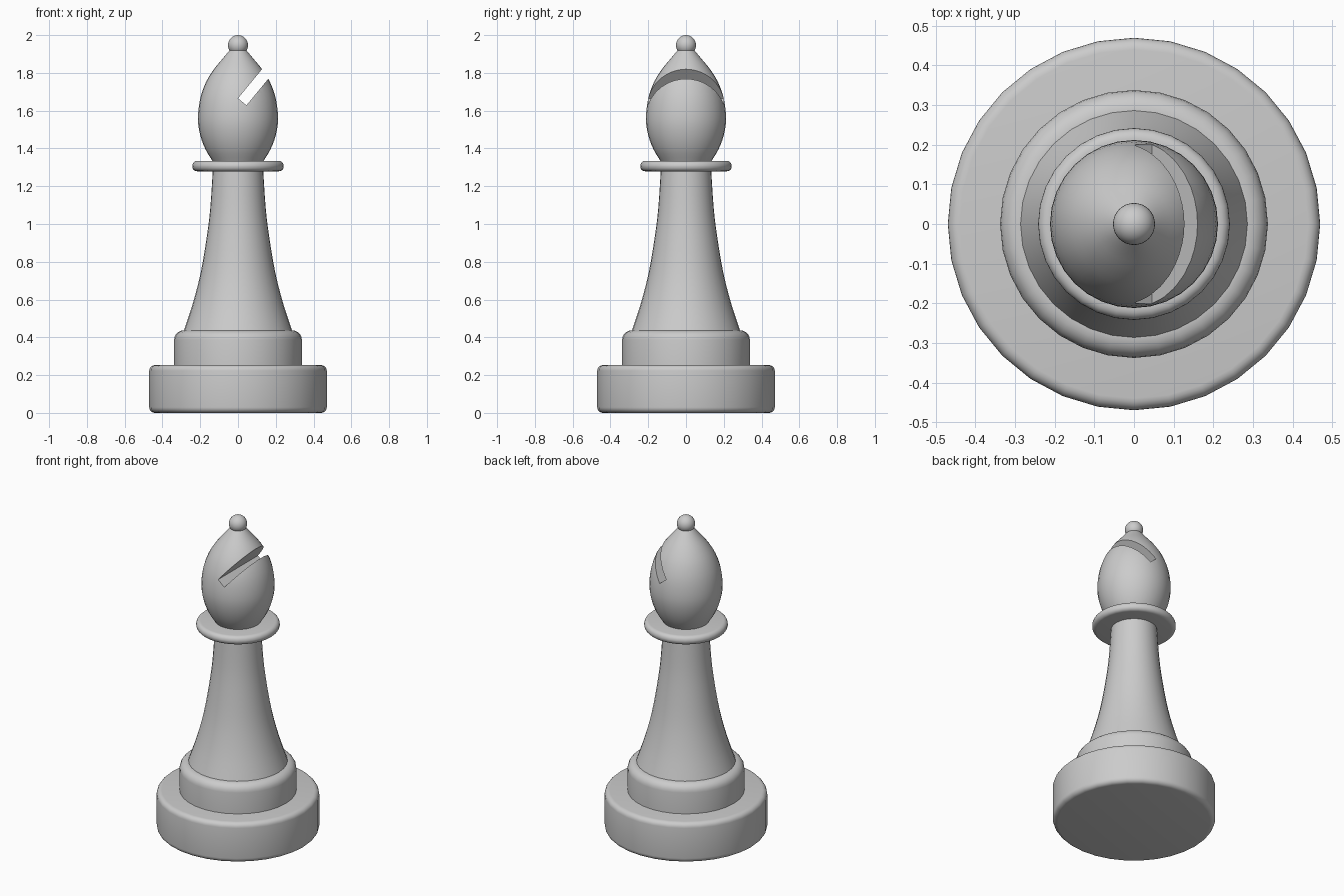
import bpy, bmesh, math
from mathutils import Vector

if "Cube" in bpy.data.objects:
    bpy.data.objects.remove(bpy.data.objects["Cube"])

SIDES = 32


def finish(obj, angle=35):
    bpy.ops.object.select_all(action='DESELECT')
    obj.select_set(True)
    bpy.context.view_layer.objects.active = obj
    bpy.ops.object.shade_smooth_by_angle(angle=math.radians(angle))


def lathe(name, profile):
    """Turn (radius, z) points, listed bottom to top, into a closed solid."""
    bm = bmesh.new()
    rings = []
    for r, z in profile:
        rings.append([bm.verts.new((r * math.cos(2 * math.pi * i / SIDES),
                                    r * math.sin(2 * math.pi * i / SIDES), z))
                      for i in range(SIDES)])
    for a, b in zip(rings, rings[1:]):
        for i in range(SIDES):
            j = (i + 1) % SIDES
            bm.faces.new((a[i], a[j], b[j], b[i]))
    bm.faces.new(rings[0][::-1])
    bm.faces.new(rings[-1])
    mesh = bpy.data.meshes.new(name)
    bm.to_mesh(mesh)
    bm.free()
    obj = bpy.data.objects.new(name, mesh)
    bpy.context.collection.objects.link(obj)
    finish(obj)
    return obj


def disc(radius, z0, z1, low, high, steps=5):
    """Profile of a disc with its lower and upper rims rounded."""
    pts = []
    for rad, z, start in ((low, z0 + low, -90), (high, z1 - high, 0)):
        if rad == 0:
            pts.append((radius, z))
            continue
        for i in range(steps + 1):
            a = math.radians(start + 90 * i / steps)
            pts.append((radius - rad + rad * math.cos(a), z + rad * math.sin(a)))
    return pts


def smooth(points, steps=3):
    """Catmull-Rom curve through the profile points."""
    p = [Vector(q) for q in points]
    p = [2 * p[0] - p[1]] + p + [2 * p[-1] - p[-2]]
    out = []
    for a, b, c, d in zip(p, p[1:], p[2:], p[3:]):
        for i in range(steps):
            t = i / steps
            out.append(0.5 * (2 * b + (c - a) * t + (2 * a - 5 * b + 4 * c - d) * t ** 2
                              + (3 * b - a - 3 * c + d) * t ** 3))
    return [tuple(v) for v in out + [p[-2]]]


# Stepped foot
lathe("base", disc(0.47, 0.0, 0.253, 0.03, 0.03))
lathe("base_step", disc(0.338, 0.25, 0.437, 0.0, 0.05))

# Flared stem and collar
lathe("stem", smooth([(0.287, 0.435), (0.239, 0.58), (0.198, 0.74), (0.167, 0.92),
                      (0.147, 1.08), (0.133, 1.29)]))
lathe("collar", disc(0.242, 1.279, 1.334, 0.026, 0.026))

# Egg-shaped head
head = lathe("head", smooth([(0.134, 1.332), (0.172, 1.395), (0.2, 1.47), (0.212, 1.555),
                             (0.201, 1.66), (0.17, 1.75), (0.127, 1.82), (0.08, 1.877),
                             (0.04, 1.925)]))

# Slanted slit cut into the head
tilt = math.atan2(0.127, 0.154)
floor = Vector((0.0225, 0, 1.647))
along = Vector((math.sin(tilt), 0, math.cos(tilt)))
bpy.ops.mesh.primitive_cube_add(size=1, location=floor + along * 0.25, rotation=(0, tilt, 0))
cutter = bpy.context.object
cutter.name = "slit_cutter"
cutter.scale = (0.058, 1.0, 0.5)
cutter.hide_render = True
bpy.context.view_layer.update()
cut = head.modifiers.new("slit", 'BOOLEAN')
cut.operation = 'DIFFERENCE'
cut.solver = 'EXACT'
cut.object = cutter
bpy.context.view_layer.objects.active = head
bpy.ops.object.modifier_apply(modifier=cut.name)
bpy.data.objects.remove(cutter)
finish(head)

# Ball on top
bpy.ops.mesh.primitive_uv_sphere_add(segments=SIDES, ring_count=16, radius=0.053,
                                     location=(0, 0, 1.947))
ball = bpy.context.object
ball.name = "top_ball"
finish(ball)
